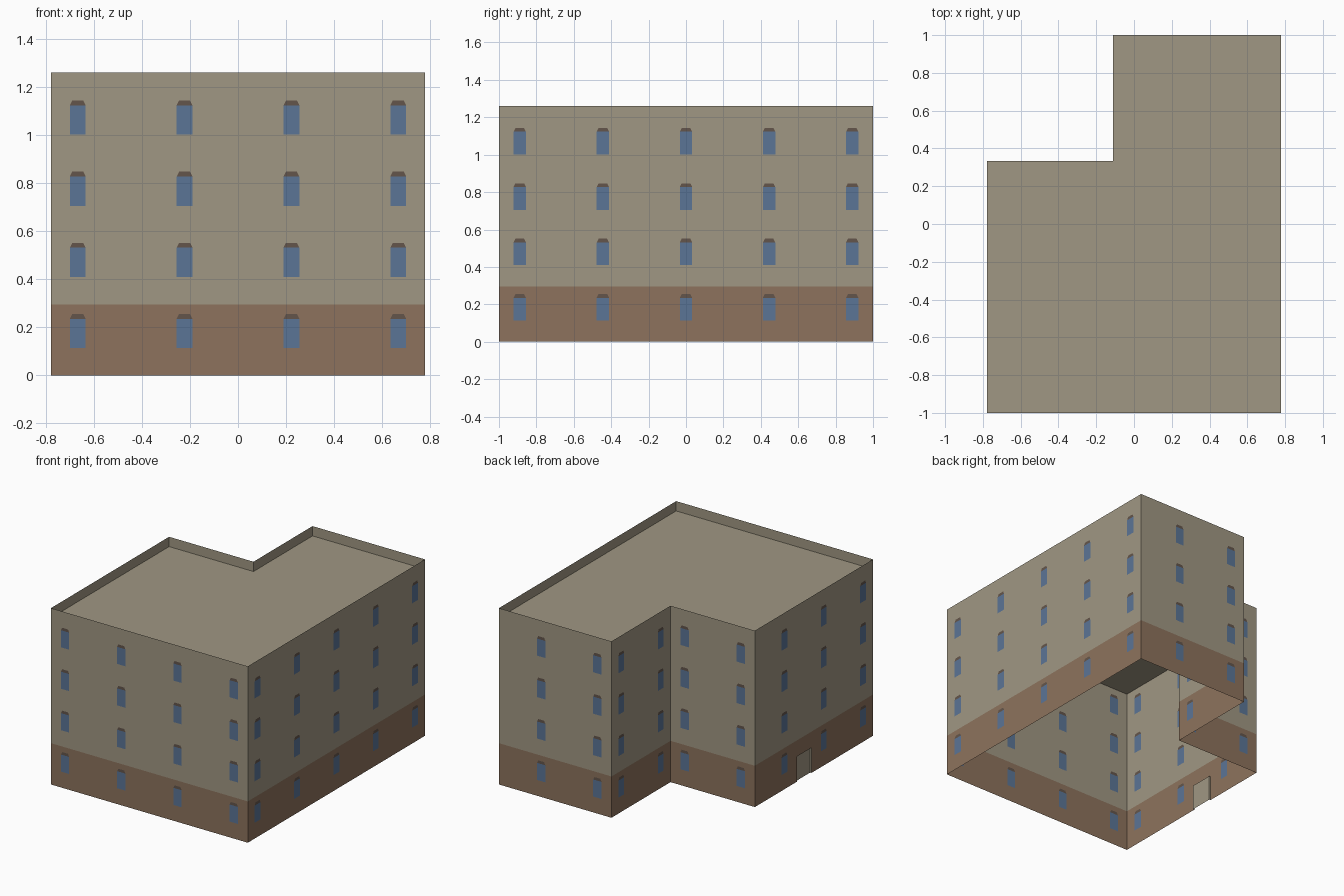
import bpy, bmesh
from mathutils import Vector

if "Cube" in bpy.data.objects:
    bpy.data.objects.remove(bpy.data.objects["Cube"])

T = 2 / 9                      # width of one facade bay
H, ROOF, BASE = 1.26, 1.19, 0.295
FLOOR = 0.296                  # storey height
WIN_W, CHAMFER = 0.066, 0.010
DOOR_W, DOOR_H, DOOR_D = 0.165, 0.18, 0.01


def material(name, rgb):
    m = bpy.data.materials.new(name)
    m.diffuse_color = (*rgb, 1)
    m.use_nodes = True
    m.node_tree.nodes["Principled BSDF"].inputs["Base Color"].default_value = m.diffuse_color
    return m


PLASTER = material("tan plaster", (0.352, 0.310, 0.227))
BRICK = material("brown base", (0.266, 0.171, 0.109))
GLASS = material("blue glass", (0.105, 0.178, 0.305))
LINTEL = material("dark lintel", (0.127, 0.091, 0.070))


def finish(bm, name, mats):
    me = bpy.data.meshes.new(name)
    bm.to_mesh(me)
    bm.free()
    for m in mats:
        me.materials.append(m)
    ob = bpy.data.objects.new(name, me)
    bpy.context.collection.objects.link(ob)
    return ob


# L-shaped footprint, counter-clockwise
x0, x1, xi, yi = -3.5 * T, 3.5 * T, -0.5 * T, 1.5 * T
foot = [(x0, -1), (x1, -1), (x1, 1), (xi, 1), (xi, yi), (x0, yi)]
first_bay = [0, 0, 1, 0, 0, 1]     # bay holding the first window of each wall
DOOR_WALL, DOOR_U = 5, 2.5 * T

# Horizontal cut heights shared by every wall
sills = [0.113 + FLOOR * i for i in range(4)]
caps = [s + 0.122 for s in sills]
tops = [s + 0.142 for s in sills]
zs = sorted([0, DOOR_H, BASE, H] + sills + caps + tops)

# Walls: single sheets cut into cells, coloured by what the cell holds
bm = bmesh.new()
for w, (p, first) in enumerate(zip(foot, first_bay)):
    a, b = Vector((*p, 0)), Vector((*foot[(w + 1) % 6], 0))
    length, d = (b - a).length, (b - a).normalized()
    bays = round(length / T)
    centres = [(i + 0.5) * T for i in range(first, bays, 2)]
    cuts = [0, length] + [c + s * WIN_W / 2 for c in centres for s in (-1, 1)]
    if w == DOOR_WALL:
        cuts += [DOOR_U - DOOR_W / 2, DOOR_U + DOOR_W / 2]
    us = sorted(cuts)

    def point(u, z):
        # window tops are pulled in to clip their corners
        if z in tops:
            for c in centres:
                if abs(abs(u - c) - WIN_W / 2) < 1e-5:
                    u += CHAMFER if u < c else -CHAMFER
        return a + d * u + Vector((0, 0, z))

    grid = [[bm.verts.new(point(u, z)) for z in zs] for u in us]
    for i in range(len(us) - 1):
        for j in range(len(zs) - 1):
            um, zm = (us[i] + us[i + 1]) / 2, (zs[j] + zs[j + 1]) / 2
            if w == DOOR_WALL and abs(um - DOOR_U) < 0.01 and zm < DOOR_H:
                continue
            f = bm.faces.new((grid[i][j], grid[i + 1][j],
                              grid[i + 1][j + 1], grid[i][j + 1]))
            f.material_index = 1 if zm < BASE else 0
            if any(abs(um - c) < 0.01 for c in centres):
                for s, c, t in zip(sills, caps, tops):
                    if s < zm < c:
                        f.material_index = 2
                    elif c < zm < t:
                        f.material_index = 3
bmesh.ops.remove_doubles(bm, verts=bm.verts, dist=1e-4)
finish(bm, "walls", [PLASTER, BRICK, GLASS, LINTEL])

# Flat roof set below the parapet
bm = bmesh.new()
bm.faces.new([bm.verts.new((x, y, ROOF)) for x, y in foot])
finish(bm, "roof", [PLASTER])

# Door on the left side: slightly recessed panel with reveals
bm = bmesh.new()
yc = yi - DOOR_U
outline = [(yc + DOOR_W / 2, 0), (yc - DOOR_W / 2, 0),
           (yc - DOOR_W / 2, DOOR_H), (yc + DOOR_W / 2, DOOR_H)]
outer = [bm.verts.new((x0, y, z)) for y, z in outline]
inner = [bm.verts.new((x0 + DOOR_D, y, z)) for y, z in outline]
bm.faces.new(inner)
for i in (1, 2, 3):
    j = (i + 1) % 4
    bm.faces.new((outer[i], outer[j], inner[j], inner[i]))
finish(bm, "door", [PLASTER])
